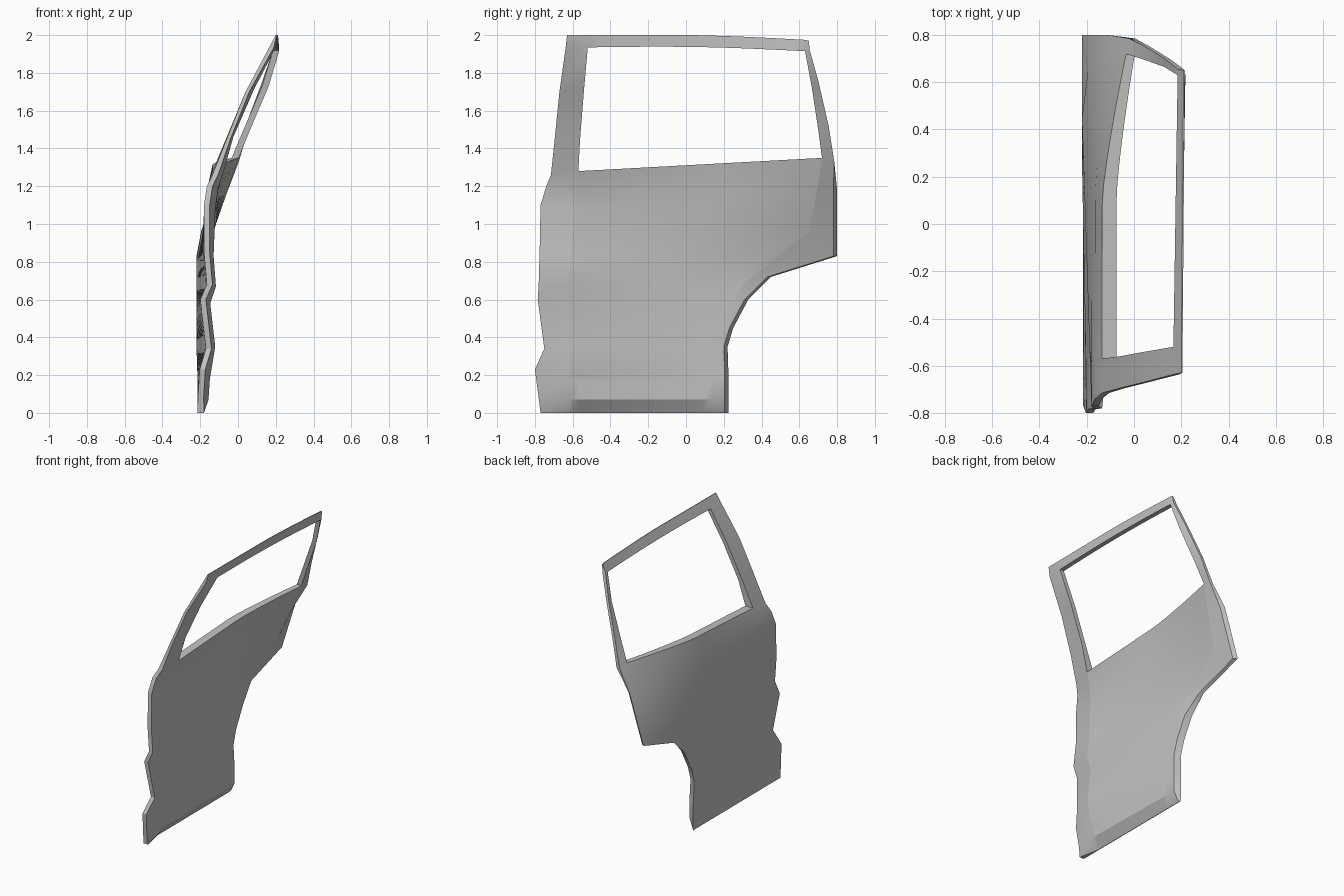
import bpy
import math

cube = bpy.data.objects.get("Cube")
if cube:
    bpy.data.objects.remove(cube, do_unlink=True)

grey = bpy.data.materials.new("plain_grey")
grey.use_nodes = True
tone = (0.54, 0.54, 0.54, 1)
grey.diffuse_color = tone
grey.node_tree.nodes["Principled BSDF"].inputs["Base Color"].default_value = tone

# Guide lines as (y, z), bottom to top
front_edge = [(-.77, 0), (-.78, .08), (-.8, .23), (-.75, .34), (-.785, .6), (-.78, .68), (-.775, .85),
              (-.77, 1.1), (-.74, 1.2), (-.715, 1.26), (-.695, 1.45), (-.67, 1.7), (-.637, 1.935), (-.63, 2)]
front_seam = [(-.62, 0), (-.62, .07), (-.62, .18), (-.62, .35), (-.62, .58), (-.62, .67), (-.61, .83),
              (-.59, 1.08), (-.58, 1.19), (-.57, 1.28), (-.56, 1.46), (-.54, 1.71), (-.52, 1.935), (-.52, 2)]
rear_seam = [(.14, 0), (.14, .07), (.14, .18), (.14, .35), (.23, .53), (.3, .68), (.45, .8),
             (.65, .96), (.69, 1.16), (.72, 1.35), (.7, 1.5), (.665, 1.73), (.63, 1.915), (.63, 1.975)]
rear_edge = [(.225, 0), (.225, .07), (.225, .2), (.22, .35), (.25, .45), (.33, .6), (.45, .72),
             (.8, .83), (.8, 1.18), (.785, 1.33), (.755, 1.52), (.7, 1.76), (.655, 1.92), (.65, 1.97)]

# Sideways position of the skin at the front and rear edge of each row
front_x = [-.215, -.212, -.203, -.17, -.2, -.165, -.18, -.18, -.165, -.135, -.06, .04, .165, .2]
rear_x = [-.215, -.215, -.215, -.22, -.22, -.22, -.22, -.22, -.11, -.02, .04, .13, .185, .21]

ROWS = len(front_edge)
ARCH, SILL, HEADER = 7, 9, 12  # top of wheel arch, window sill, roof rail
SPAN = 14                      # columns between the two seams
COLS = SPAN + 3
FIRST, LAST = 1, COLS - 2      # seam columns
BEND = .1                      # y where the upper skin starts to turn at the rear


def lerp(a, b, t):
    return a + (b - a) * t


def thickness(row, col):
    front, rear = col == 0, col == COLS - 1
    if row == 0:               # bevelled lower edge
        return .035 if front else .004
    if row >= HEADER:          # roof rail, upright on the inside
        return .033 if row == HEADER and not (front or rear) else .005 + .02 * (row == HEADER)
    if row > SILL:
        return .02 if front or rear else .035
    if front:
        return .03
    if rear and row >= ARCH - 1:
        return .025
    if row == SILL:
        return .06 - .06 * max(0, col / COLS - .5)
    return lerp(.057, .043, col / COLS) if row < ARCH else .06


def bend(row, y, y0, y1):
    """Blend from the front to the rear sideways position."""
    if row < ARCH or row >= HEADER - 1:
        return (y - y0) / (y1 - y0)
    return max(0, (y - BEND) / (y1 - BEND)) ** (4 if row == ARCH else 1.25)


outer, inner = {}, {}
for r in range(ROWS):
    for c in range(COLS):
        if c == 0:
            y, z = front_edge[r]
        elif c == COLS - 1:
            y, z = rear_edge[r]
        else:
            t = (c - FIRST) / SPAN
            y, z = [lerp(a, b, t) for a, b in zip(front_seam[r], rear_seam[r])]
            if r >= HEADER:    # slightly arched roof rail
                z = min(2, z + .012 * math.sin(math.pi * t))
        x = lerp(front_x[r], rear_x[r], bend(r, y, front_edge[r][0], rear_edge[r][0]))
        outer[r, c] = (x, y, z)
        # the rear lip slants back towards the inside
        lip = .02 if c == COLS - 1 and r < SILL else 0
        inner[r, c] = (x + thickness(r, c), y - lip, z)


def is_window(r, c):
    return SILL <= r < HEADER and FIRST <= c < LAST


def is_panel(r, c):
    return 2 <= r < SILL and FIRST <= c < LAST


cells = [(r, c) for r in range(ROWS - 1) for c in range(COLS - 1) if not is_window(r, c)]


def corners(r, c):
    return [(r, c), (r, c + 1), (r + 1, c + 1), (r + 1, c)]


def make_part(name, polygons):
    """Build one smooth sheet from polygons given as lists of points."""
    index, faces = {}, []
    for poly in polygons:
        faces.append([index.setdefault(p, len(index)) for p in poly])
    mesh = bpy.data.meshes.new(name)
    mesh.from_pydata(list(index), [], faces)
    mesh.materials.append(grey)
    obj = bpy.data.objects.new(name, mesh)
    bpy.context.collection.objects.link(obj)
    bpy.ops.object.select_all(action="DESELECT")
    obj.select_set(True)
    bpy.context.view_layer.objects.active = obj
    bpy.ops.object.shade_smooth_by_angle(angle=math.radians(30))


# Outer skin and the two inner sheets
make_part("outer_skin", [[outer[k] for k in reversed(corners(*q))] for q in cells])
make_part("inner_panel", [[inner[k] for k in corners(*q)] for q in cells if is_panel(*q)])
make_part("inner_frame", [[inner[k] for k in corners(*q)] for q in cells if not is_panel(*q)])

# Rim joining skin and frame around the outline and the window opening
edges = set()
for q in cells:
    k = corners(*q)
    edges.update(zip(k, k[1:] + k[:1]))
rim = [(a, b) for a, b in sorted(edges) if (b, a) not in edges]
make_part("door_rim", [[inner[b], inner[a], outer[a], outer[b]] for a, b in rim])
